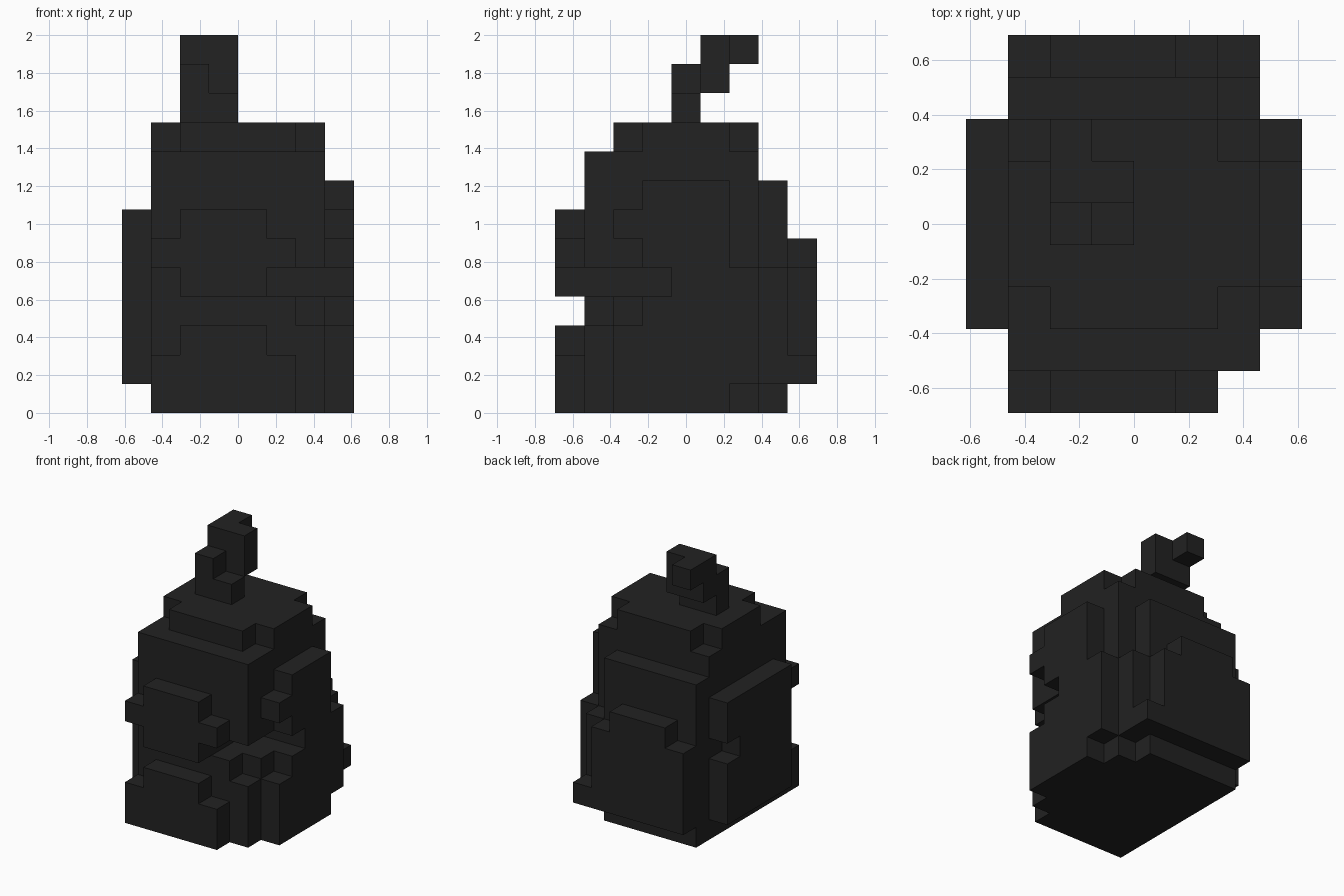
import bpy, bmesh, math

old = bpy.data.objects.get("Cube")
if old:
    bpy.data.objects.remove(old, do_unlink=True)

U = 2 / 13                    # block size
NX, NY = 8, 9                 # blocks across and deep

mat = bpy.data.materials.new("charcoal_black")
mat.use_nodes = True
colour = (0.016, 0.016, 0.016, 1)
mat.diffuse_color = colour
bsdf = mat.node_tree.nodes["Principled BSDF"]
bsdf.inputs["Base Color"].default_value = colour
bsdf.inputs["Roughness"].default_value = 0.9


def box(x, y, z):
    """Blocks filling three inclusive index ranges."""
    return {(i, j, k) for i in range(x[0], x[1] + 1)
            for j in range(y[0], y[1] + 1) for k in range(z[0], z[1] + 1)}


parts = {}

# Main gourd body with a stepped crown
parts["body"] = (box((1, 6), (1, 6), (0, 8))
                 | box((2, 5), (2, 6), (9, 9)) | box((1, 6), (3, 5), (9, 9)))
# Corner nick and mouth slot
parts["body"] -= box((6, 6), (1, 1), (3, 4))
parts["body"] -= box((5, 6), (1, 3), (4, 4))

# Raised front: jaw below, muzzle above
parts["front_jaw"] = box((1, 5), (0, 0), (0, 1)) | box((2, 4), (0, 0), (2, 2))
parts["front_muzzle"] = box((2, 4), (0, 0), (4, 6)) | box((1, 5), (0, 0), (5, 5))
parts["front_muzzle"] -= {(1, 0, 4), (5, 0, 4)}

# Bulging left side, with the mouth slot running into it
parts["left_side"] = (box((7, 7), (3, 5), (0, 7)) | box((7, 7), (2, 2), (0, 2))
                      | box((7, 7), (2, 2), (6, 6)) | box((7, 7), (6, 6), (1, 4)))
parts["left_side"] -= box((7, 7), (2, 3), (4, 4))

# Bulging right side with a small notch at the rear
parts["right_side"] = box((0, 0), (2, 6), (1, 6)) - {(0, 6, 4)}

# Two stepped layers on the back
parts["back_layer"] = box((1, 5), (7, 7), (0, 7)) | box((6, 6), (7, 7), (1, 4))
parts["back_panel"] = (box((1, 5), (8, 8), (1, 4)) | box((2, 4), (8, 8), (5, 5))
                       | box((6, 6), (8, 8), (1, 1)))

# Crooked stem bending backwards
parts["stem"] = (box((2, 2), (4, 4), (10, 11)) | box((3, 3), (4, 4), (10, 10))
                 | box((2, 3), (5, 5), (11, 12)) | box((2, 2), (6, 6), (12, 12)))

solid = set().union(*parts.values())


def build(name, cells):
    """Skin the exposed block sides of one part, merging flat areas."""
    bm = bmesh.new()
    verts = {}

    def vert(p):
        if p not in verts:
            verts[p] = bm.verts.new(((p[0] - NX / 2) * U, (p[1] - NY / 2) * U, p[2] * U))
        return verts[p]

    for c in sorted(cells):
        for axis in range(3):
            for side in (0, 1):
                n = list(c)
                n[axis] += 2 * side - 1
                if tuple(n) in solid:
                    continue
                a, b = (axis + 1) % 3, (axis + 2) % 3
                ring = []
                for da, db in ((0, 0), (1, 0), (1, 1), (0, 1)):
                    p = list(c)
                    p[axis] += side
                    p[a] += da
                    p[b] += db
                    ring.append(vert(tuple(p)))
                bm.faces.new(ring if side else ring[::-1])
    bmesh.ops.dissolve_limit(bm, angle_limit=math.radians(1),
                             verts=bm.verts[:], edges=bm.edges[:])
    mesh = bpy.data.meshes.new(name)
    bm.to_mesh(mesh)
    bm.free()
    mesh.materials.append(mat)
    bpy.context.collection.objects.link(bpy.data.objects.new(name, mesh))


for name, cells in parts.items():
    build(name, cells)
